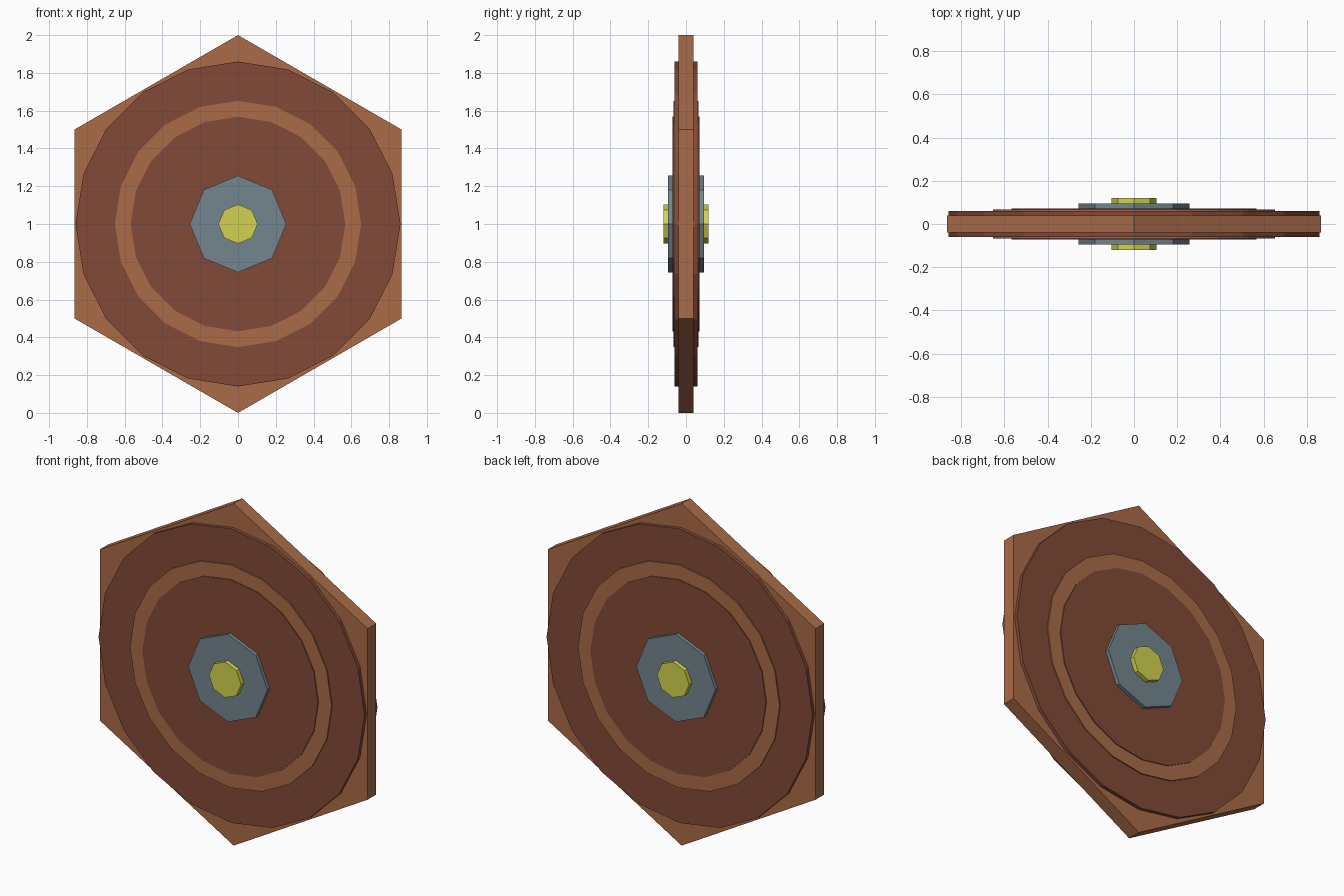
import bpy
import math

cube = bpy.data.objects.get("Cube")
if cube:
    bpy.data.objects.remove(cube, do_unlink=True)


def make_material(name, rgb):
    mat = bpy.data.materials.new(name)
    mat.use_nodes = True
    color = (*rgb, 1.0)
    mat.diffuse_color = color
    mat.node_tree.nodes["Principled BSDF"].inputs["Base Color"].default_value = color
    return mat


light_wood = make_material("light_wood", (0.40, 0.147, 0.065))
dark_wood = make_material("dark_wood", (0.225, 0.068, 0.039))
steel = make_material("steel", (0.172, 0.235, 0.267))
brass = make_material("brass", (0.65, 0.65, 0.08))


def make_plate(name, sides, radius, half_depth, material):
    """Flat-sided prism lying along y, with one corner pointing straight up."""
    bpy.ops.mesh.primitive_cylinder_add(
        vertices=sides, radius=radius, depth=2 * half_depth,
        location=(0, 0, 1), rotation=(math.pi / 2, 0, 0))
    plate = bpy.context.object
    plate.name = name
    plate.data.name = name
    plate.data.materials.append(material)
    bpy.ops.object.transform_apply(location=False, rotation=True, scale=False)


# Nested prisms run right through the model, stepping out on front and back
make_plate("hexagon_board", 6, 1.0, 0.04, light_wood)
make_plate("outer_disc", 20, 0.86, 0.06, dark_wood)
make_plate("ring_disc", 20, 0.652, 0.067, light_wood)
make_plate("inner_disc", 20, 0.568, 0.072, dark_wood)
make_plate("hub_plate", 8, 0.256, 0.094, steel)
make_plate("hub_cap", 8, 0.104, 0.12, brass)
